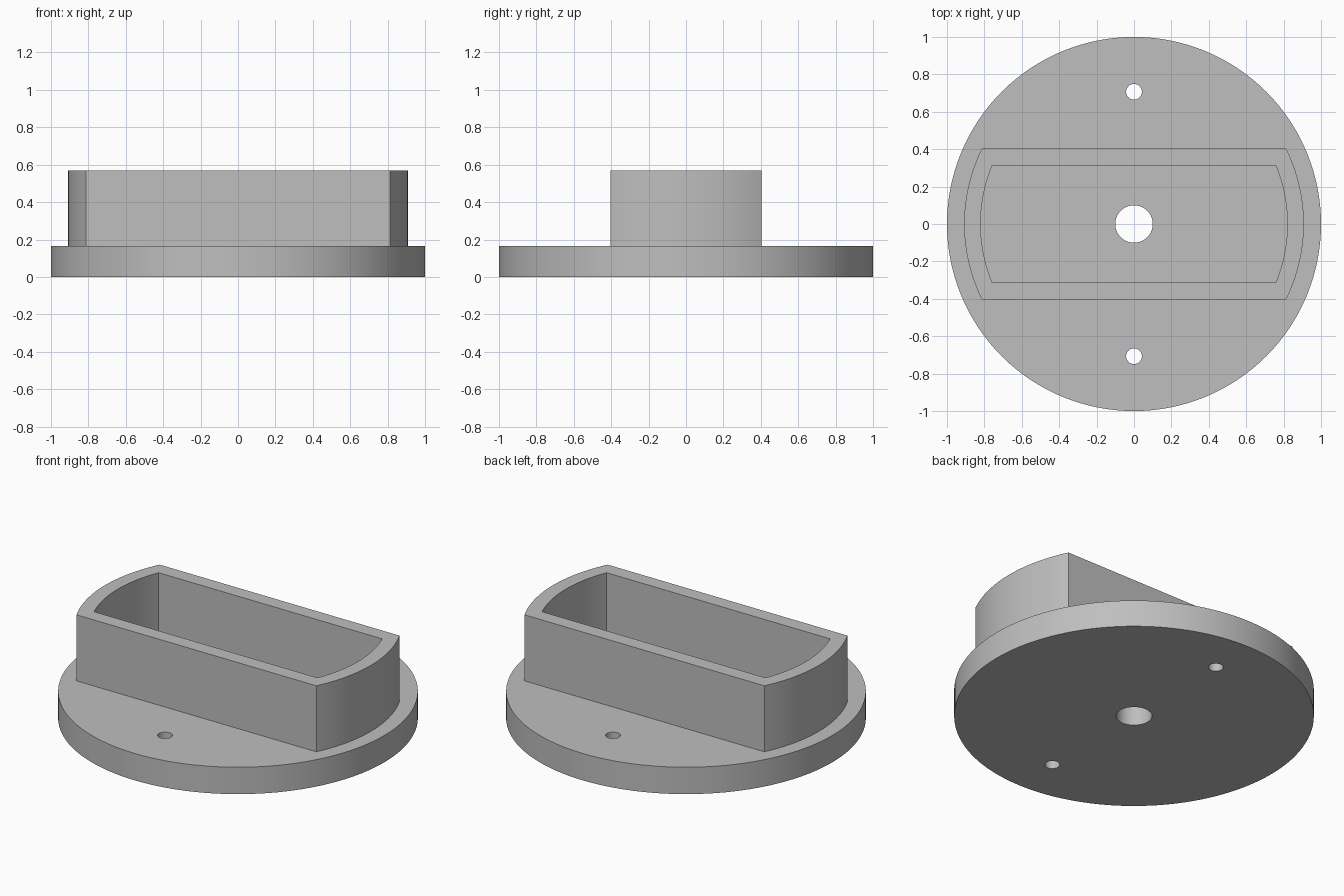
import bpy, bmesh, math

if "Cube" in bpy.data.objects:
    bpy.data.objects.remove(bpy.data.objects["Cube"])

PLATE_TOP, RIM_TOP = 0.165, 0.57

grey = bpy.data.materials.new("light_grey")
grey.diffuse_color = (0.52, 0.52, 0.52, 1)
grey.use_nodes = True
grey.node_tree.nodes["Principled BSDF"].inputs["Base Color"].default_value = grey.diffuse_color


def finish(name, bm):
    bmesh.ops.recalc_face_normals(bm, faces=bm.faces)
    mesh = bpy.data.meshes.new(name)
    bm.to_mesh(mesh)
    bm.free()
    mesh.materials.append(grey)
    ob = bpy.data.objects.new(name, mesh)
    bpy.context.collection.objects.link(ob)
    return ob


def add_cylinder(bm, radius, z0, z1, y=0, sides=128):
    """Upright closed cylinder added to bm."""
    new = bmesh.ops.create_cone(bm, cap_ends=True, segments=sides, radius1=radius,
                                radius2=radius, depth=z1 - z0)["verts"]
    bmesh.ops.translate(bm, verts=new, vec=(0, y, (z0 + z1) / 2))


def slot_outline(radius, half_width, steps=32):
    """Circle of given radius with its front and back cut off flat."""
    a = math.asin(half_width / radius)
    angles = [side + a * (2 * i / steps - 1) for side in (0, math.pi) for i in range(steps + 1)]
    return [(radius * math.cos(t), radius * math.sin(t)) for t in angles]


def smooth(ob):
    bpy.ops.object.select_all(action='DESELECT')
    ob.select_set(True)
    bpy.context.view_layer.objects.active = ob
    bpy.ops.object.shade_smooth_by_angle(angle=math.radians(30))


# Round base plate
bm = bmesh.new()
add_cylinder(bm, 1.0, 0, PLATE_TOP)
plate = finish("base_plate", bm)

# Centre hole and two screw holes
bm = bmesh.new()
add_cylinder(bm, 0.1, -0.2, 0.4, sides=64)
for y in (-0.707, 0.707):
    add_cylinder(bm, 0.042, -0.2, 0.4, y, sides=48)
cutter = finish("hole_cutter", bm)
cutter.hide_render = True
cutter.hide_set(True)

cut = plate.modifiers.new("holes", 'BOOLEAN')
cut.operation, cut.solver, cut.object = 'DIFFERENCE', 'EXACT', cutter
bpy.context.view_layer.objects.active = plate
bpy.ops.object.modifier_apply(modifier=cut.name)
bpy.data.objects.remove(cutter)

# Upright rim wall: outer and inner outlines joined into a closed ring
bm = bmesh.new()
outer, inner = slot_outline(0.908, 0.403), slot_outline(0.82, 0.313)
rings = [[bm.verts.new((x, y, z)) for x, y in pts]
         for pts, z in ((outer, PLATE_TOP), (outer, RIM_TOP), (inner, RIM_TOP), (inner, PLATE_TOP))]
n = len(outer)
for k in range(4):
    a, b = rings[k], rings[(k + 1) % 4]
    for i in range(n):
        j = (i + 1) % n
        bm.faces.new((a[i], a[j], b[j], b[i]))
rim = finish("rim_wall", bm)

for ob in (plate, rim):
    smooth(ob)
